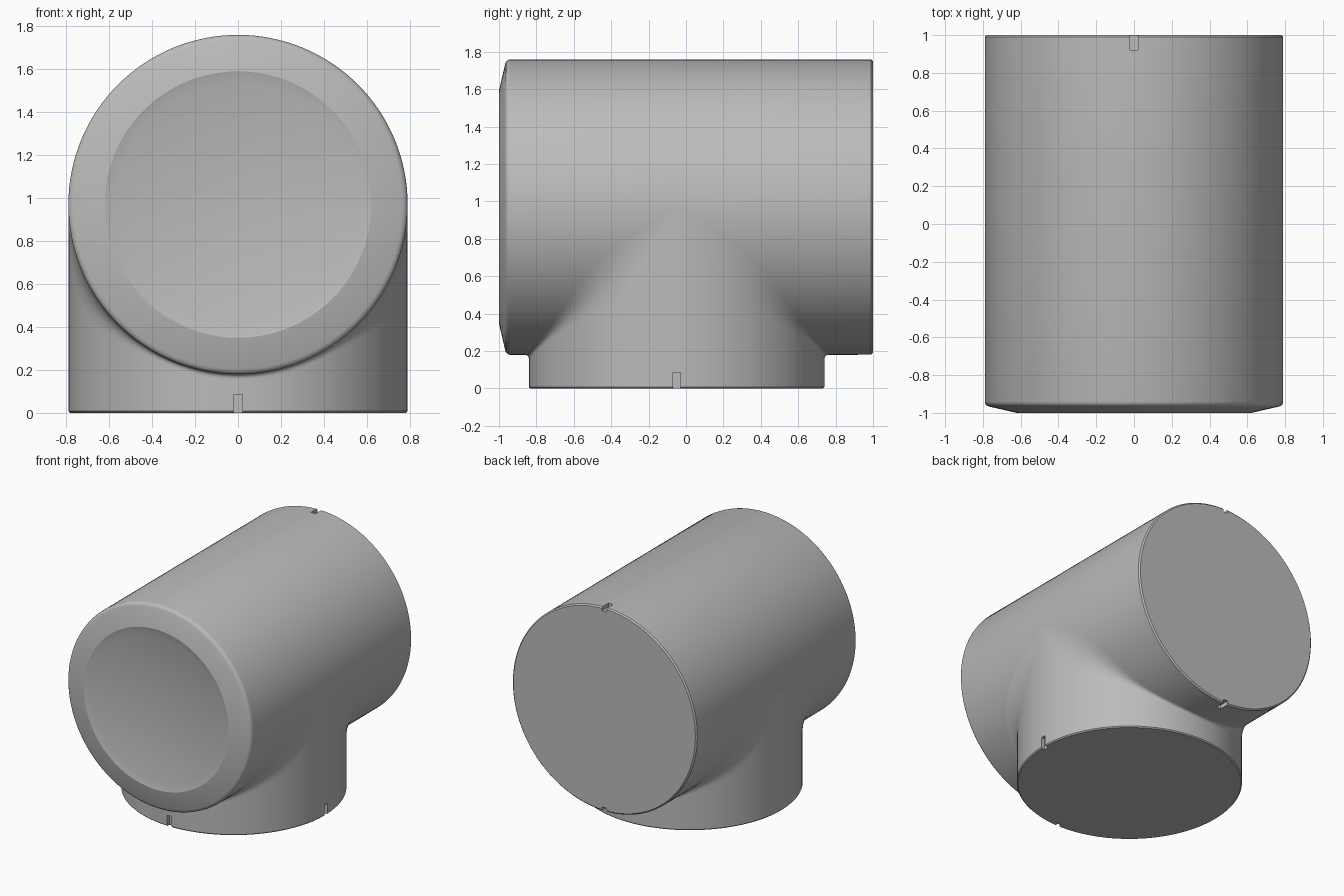
import bpy, bmesh
from math import sin, cos, pi, radians
from mathutils import Matrix, Vector

cube = bpy.data.objects.get("Cube")
if cube:
    bpy.data.objects.remove(cube, do_unlink=True)

R = 0.79          # radius of both pipes
AXIS_Z = 0.97     # height of the horizontal axis
BRANCH_Y = -0.05  # position of the branch axis
SEGMENTS = 128

grey = bpy.data.materials.new("plain_grey")
grey.use_nodes = True
grey.diffuse_color = (0.5, 0.5, 0.5, 1)
grey.node_tree.nodes["Principled BSDF"].inputs["Base Color"].default_value = (0.5, 0.5, 0.5, 1)


def add_object(name, bm):
    bmesh.ops.recalc_face_normals(bm, faces=bm.faces)
    mesh = bpy.data.meshes.new(name)
    bm.to_mesh(mesh)
    bm.free()
    mesh.materials.append(grey)
    obj = bpy.data.objects.new(name, mesh)
    bpy.context.collection.objects.link(obj)
    return obj


def activate(obj):
    bpy.ops.object.select_all(action='DESELECT')
    obj.select_set(True)
    bpy.context.view_layer.objects.active = obj


def smooth(obj):
    activate(obj)
    bpy.ops.object.shade_smooth_by_angle(angle=radians(28))


def lathe(name, profile, matrix):
    """Spin (radius, height) points about z, then place the result."""
    bm = bmesh.new()
    verts = [bm.verts.new((r, 0, h)) for r, h in profile]
    edges = [bm.edges.new(pair) for pair in zip(verts, verts[1:])]
    bmesh.ops.spin(bm, geom=verts + edges, cent=(0, 0, 0), axis=(0, 0, 1),
                   angle=2 * pi, steps=SEGMENTS, use_duplicate=False)
    bmesh.ops.remove_doubles(bm, verts=bm.verts, dist=0.0001)
    bmesh.ops.transform(bm, matrix=matrix, verts=bm.verts)
    return add_object(name, bm)


def cut_slot(target, center, size):
    """Cut a small box-shaped alignment notch."""
    bm = bmesh.new()
    bmesh.ops.create_cube(bm, size=1, matrix=Matrix.Translation(center) @ Matrix.Diagonal((*size, 1)))
    cutter = add_object("notch_cutter", bm)
    cutter.hide_render = True
    mod = target.modifiers.new("notch", 'BOOLEAN')
    mod.operation = 'DIFFERENCE'
    mod.solver = 'EXACT'
    mod.object = cutter
    activate(target)
    bpy.ops.object.modifier_apply(modifier=mod.name)
    bpy.data.objects.remove(cutter, do_unlink=True)


# Horizontal pipe: shallow dished front, chamfered rim, flat back
dish_r, dish_depth = 0.61, 0.05
dish = [(dish_r * i / 12, -0.997 + dish_depth * (1 - (i / 12) ** 2)) for i in range(13)]
rim = [(0.62, -1), (0.63, -0.998), (0.765, -0.967), (0.778, -0.962), (0.787, -0.952), (R, -0.94)]
back = [(R, 0.99), (R - 0.01, 1), (0, 1)]
main_pipe = lathe("main_pipe", dish + rim + back,
                  Matrix.Translation((0, 0, AXIS_Z)) @ Matrix.Rotation(-pi / 2, 4, 'X'))

# Vertical branch with a flat base
branch_pipe = lathe("branch_pipe", [(0, 0), (R - 0.008, 0), (R, 0.008), (R, 0.94), (0, 0.94)],
                    Matrix.Translation((0, BRANCH_Y, 0)))

# Alignment notches at the back rim and the base rim
for side in (1, -1):
    cut_slot(main_pipe, (0, 0.97, AXIS_Z + side * R), (0.04, 0.1, 0.06))
cut_slot(branch_pipe, (0, BRANCH_Y - R, 0.03), (0.04, 0.06, 0.11))
cut_slot(branch_pipe, (R, BRANCH_Y, 0.03), (0.06, 0.04, 0.11))

# Blend between the pipes, tangent to both and widening towards the sides
bm = bmesh.new()
STEPS = 10
rows = []
for i in range(SEGMENTS):
    a = 2 * pi * i / SEGMENTS
    s, d = sin(a), abs(sin(a))
    reach = R + 0.025 + 0.6 * cos(a) ** 6
    on_main = Vector((R * cos(a), reach * s, -R * d))
    seam = Vector((R * cos(a), R * s, -R * d))
    on_branch = Vector((R * cos(a), R * s, -reach * d))
    row = []
    for j in range(STEPS + 1):
        t = j / STEPS
        p = on_main * (1 - t) ** 2 + seam * 2 * t * (1 - t) + on_branch * t ** 2
        row.append(bm.verts.new(p + Vector((0, BRANCH_Y, AXIS_Z))))
    rows.append(row)
for i in range(SEGMENTS):
    r0, r1 = rows[i], rows[(i + 1) % SEGMENTS]
    for j in range(STEPS):
        bm.faces.new((r0[j], r1[j], r1[j + 1], r0[j + 1]))
bmesh.ops.remove_doubles(bm, verts=bm.verts, dist=0.0001)
joint_blend = add_object("joint_blend", bm)

# Make the open strip face outwards from the joint
mesh = joint_blend.data
facing = sum(p.normal.dot(Vector((p.center.x, p.center.y - BRANCH_Y, 0))) for p in mesh.polygons)
if facing < 0:
    mesh.flip_normals()

for obj in (main_pipe, branch_pipe, joint_blend):
    smooth(obj)
